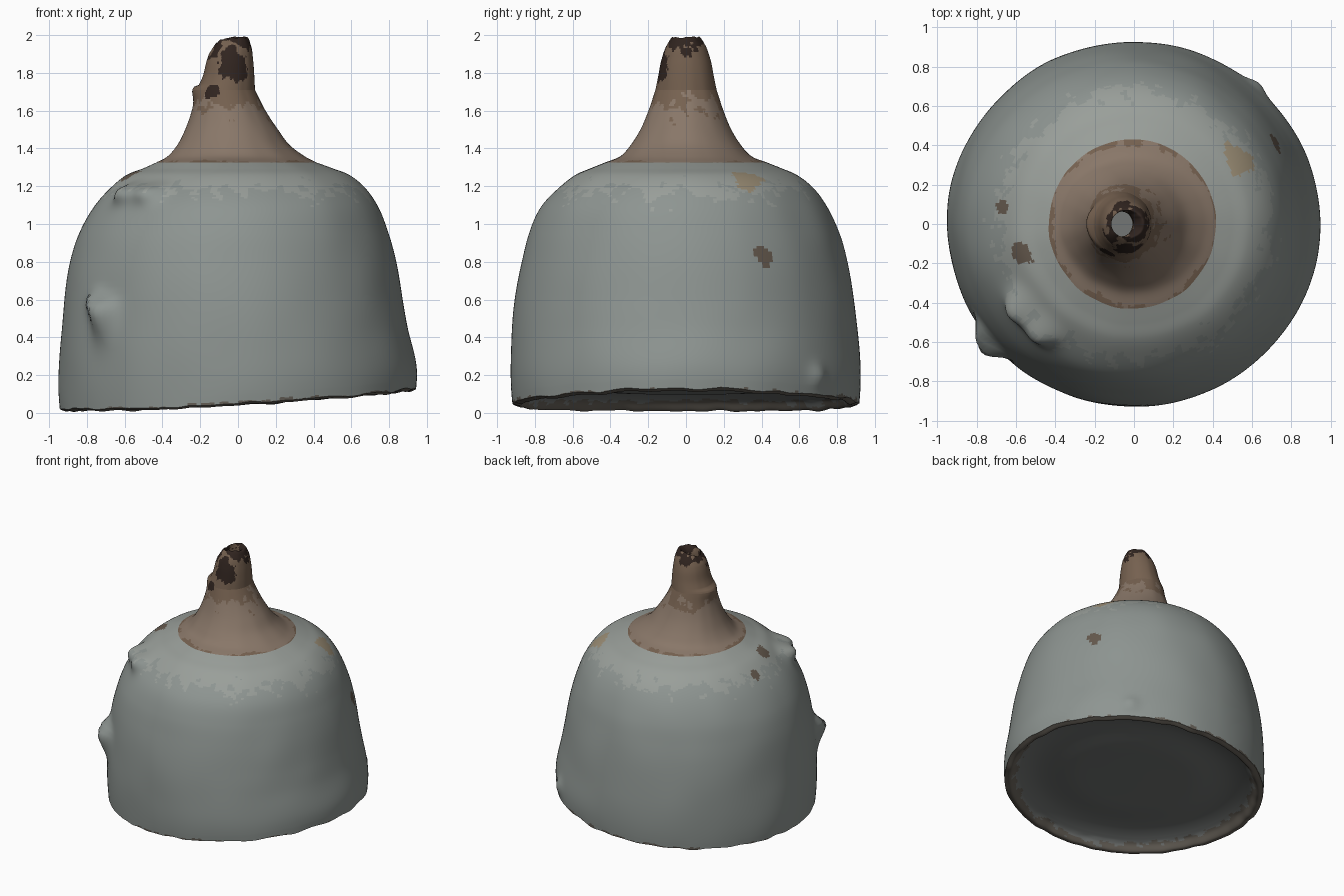
import bpy, bmesh, math
from mathutils import Vector, noise

if "Cube" in bpy.data.objects:
    bpy.data.objects.remove(bpy.data.objects["Cube"])

SEGMENTS = 240
COLOURS = {
    "glaze": (0.27, 0.30, 0.285), "pale_glaze": (0.32, 0.345, 0.322),
    "rim": (0.13, 0.115, 0.095), "underside": (0.17, 0.18, 0.175),
    "clay": (0.25, 0.185, 0.14), "brown": (0.18, 0.12, 0.08),
    "burnt": (0.03, 0.018, 0.014), "ochre": (0.33, 0.27, 0.18),
    "spot": (0.13, 0.1, 0.075),
}
MATS = {}
for name, c in COLOURS.items():
    MATS[name] = bpy.data.materials.new(name)
    MATS[name].diffuse_color = (*c, 1)
NAMES = list(COLOURS)

# Surface lumps: angle (degrees), height, angular width, height below, height above, push outwards
LUMPS = [
    (216, 1.18, 7, 0.07, 0.035, 0.09),
    (229, 1.18, 7, 0.07, 0.035, 0.08),
    (221, 0.55, 5, 0.13, 0.05, 0.085),
    (216, 0.60, 4, 0.06, 0.04, 0.05),
    (49, 0.15, 3.5, 0.06, 0.06, 0.025),
    (180, 1.715, 32, 0.05, 0.035, 0.022),
]
# Stains: position, radius, colour
STAINS = [
    ((0.55, 0.33, 1.24), 0.085, "ochre"), ((0.73, 0.43, 0.84), 0.06, "spot"),
    ((-0.58, -0.16, 1.26), 0.06, "spot"), ((-0.68, 0.08, 1.20), 0.045, "spot"),
    ((-0.02, -0.14, 1.84), 0.08, "burnt"), ((-0.13, -0.13, 1.70), 0.04, "burnt"),
]


def spline(rows, steps):
    """Smooth a short profile with a curve whose slopes follow the point spacing."""
    pts = [Vector(r) for r in rows]
    d = [(b - a).length for a, b in zip(pts, pts[1:])]
    v = [(b - a) / l for a, b, l in zip(pts, pts[1:], d)]
    tan = [v[0]] + [(v[i] * d[i + 1] + v[i + 1] * d[i]) / (d[i] + d[i + 1])
                    for i in range(len(v) - 1)] + [v[-1]]
    out = []
    for i, l in enumerate(d):
        for s in range(steps):
            t = s / steps
            out.append(pts[i] * (2 * t**3 - 3 * t**2 + 1) + pts[i + 1] * (3 * t**2 - 2 * t**3)
                       + tan[i] * l * (t**3 - 2 * t**2 + t) + tan[i + 1] * l * (t**3 - t**2))
    return out + [pts[-1]]


def place(row, angle):
    """Point on an oval ring, with lumps, wobble, sloped foot and broken tip."""
    z, cx, cy, rx, ry = row
    deg = math.degrees(angle)
    push = 0
    if rx > (0.93 if z < 0.13 else 0.15):
        for a, h, wa, lo, hi, amount in LUMPS:
            d = (deg - a + 180) % 360 - 180
            wz = lo if z < h else hi
            push += amount * math.exp(-(d / wa) ** 2 - ((z - h) / wz) ** 2)
    ca, sa = math.cos(angle), math.sin(angle)
    push += 0.006 * noise.noise(Vector((ca * 3, sa * 3, z * 3))) * min(1, rx * 2)
    x, y = cx + (rx + push) * ca, cy + (ry + push) * sa
    slope = max(0, min(1, (0.6 - z) / 0.45))
    u = x / 0.945
    edge = max(0, 1 - abs(z - 0.05) / 0.08) * (1 if rx > 0.85 else 0)
    h = z + slope * (0.055 * u + 0.025 * u * u)
    h += edge * 0.014 * noise.noise(Vector((ca * 7, sa * 7, 2)))
    if z > 1.9:
        h += (z - 1.9) * (0.35 * min(0, ca) + 0.2 * noise.noise(Vector((ca * 2, sa * 2, 5))))
    return Vector((x, y, min(h, 2.0)))


def lathe(name, rows, steps, colour):
    """Sweep a profile of (z, centre x, centre y, radius x, radius y) around."""
    bm = bmesh.new()
    rings = [[bm.verts.new(place(r, 2 * math.pi * k / SEGMENTS)) for k in range(SEGMENTS)]
             for r in spline(rows, steps)]
    for a, b in zip(rings, rings[1:]):
        for k in range(SEGMENTS):
            n = (k + 1) % SEGMENTS
            f = bm.faces.new((a[k], a[n], b[n], b[k]))
            f.smooth = True
            p = f.calc_center_median()
            wob = noise.noise(p * 14) + 0.5 * noise.noise(p * 37)
            pick = colour(p, wob)
            for pos, rad, stain in STAINS:
                if name != "underside" and (p - Vector(pos)).length < rad * (1 + 0.6 * wob):
                    pick = stain
            f.material_index = NAMES.index(pick)
    mesh = bpy.data.meshes.new(name)
    bm.to_mesh(mesh)
    bm.free()
    for n in NAMES:
        mesh.materials.append(MATS[n])
    ob = bpy.data.objects.new(name, mesh)
    bpy.context.collection.objects.link(ob)
    return ob


# Profile points shared where the parts meet
FOOT = (0.05, 0, 0, 0.943, 0.918)
SHOULDER = (1.325, -0.008, 0, 0.425, 0.43)
COLLAR = (1.71, -0.065, 0, 0.155, 0.162)

# Bell-shaped body
lathe("bell_body", [
    FOOT, (0.1, 0, 0, 0.947, 0.922), (0.44, -0.02, -0.005, 0.915, 0.915),
    (0.8, -0.025, -0.01, 0.861, 0.862), (0.95, -0.022, -0.01, 0.818, 0.822),
    (1.09, -0.01, -0.01, 0.755, 0.758), (1.2, 0, 0, 0.667, 0.664),
    (1.26, 0, 0, 0.59, 0.585), (1.295, 0, 0, 0.5, 0.505), SHOULDER,
], 11, lambda p, w: "pale_glaze" if p.z > 1.17 + 0.12 * w else
    ("rim" if p.z < 0.06 + 0.06 * p.x + 0.03 * w else "glaze"))

# Flaring clay neck
lathe("neck", [
    SHOULDER, (1.36, -0.01, 0, 0.36, 0.345), (1.42, -0.025, 0, 0.295, 0.29),
    (1.5, -0.035, 0, 0.245, 0.24), (1.6, -0.05, 0, 0.195, 0.198), COLLAR,
], 9, lambda p, w: "brown" if p.z > 1.64 + 0.15 * w or p.z < 1.33 + 0.015 * w else "clay")

# Broken, burnt tip that folds into an open hole
lathe("broken_tip", [
    COLLAR, (1.78, -0.05, 0, 0.137, 0.148), (1.87, -0.042, 0, 0.122, 0.13),
    (1.95, -0.033, 0, 0.1, 0.1), (1.99, -0.035, 0, 0.08, 0.07),
    (1.965, -0.055, 0, 0.07, 0.064), (1.86, -0.08, 0, 0.072, 0.07),
], 8, lambda p, w: "burnt" if p.z > 1.93 + 0.12 * w else "brown")

# Recessed, dished underside with a worn rim
lathe("underside", [
    (0.115, 0, 0, 0.0005, 0.0005), (0.115, 0, 0, 0.4, 0.39), (0.112, 0, 0, 0.8, 0.78),
    (0.085, 0, 0, 0.86, 0.84), (0.04, 0, 0, 0.905, 0.88), FOOT,
], 7, lambda p, w: "rim" if math.hypot(p.x, p.y) > 0.85 + 0.04 * w else "underside")

for m in bpy.data.materials:
    if m.users and not m.is_grease_pencil:
        m.use_nodes = True
        m.node_tree.nodes["Principled BSDF"].inputs["Base Color"].default_value = m.diffuse_color
